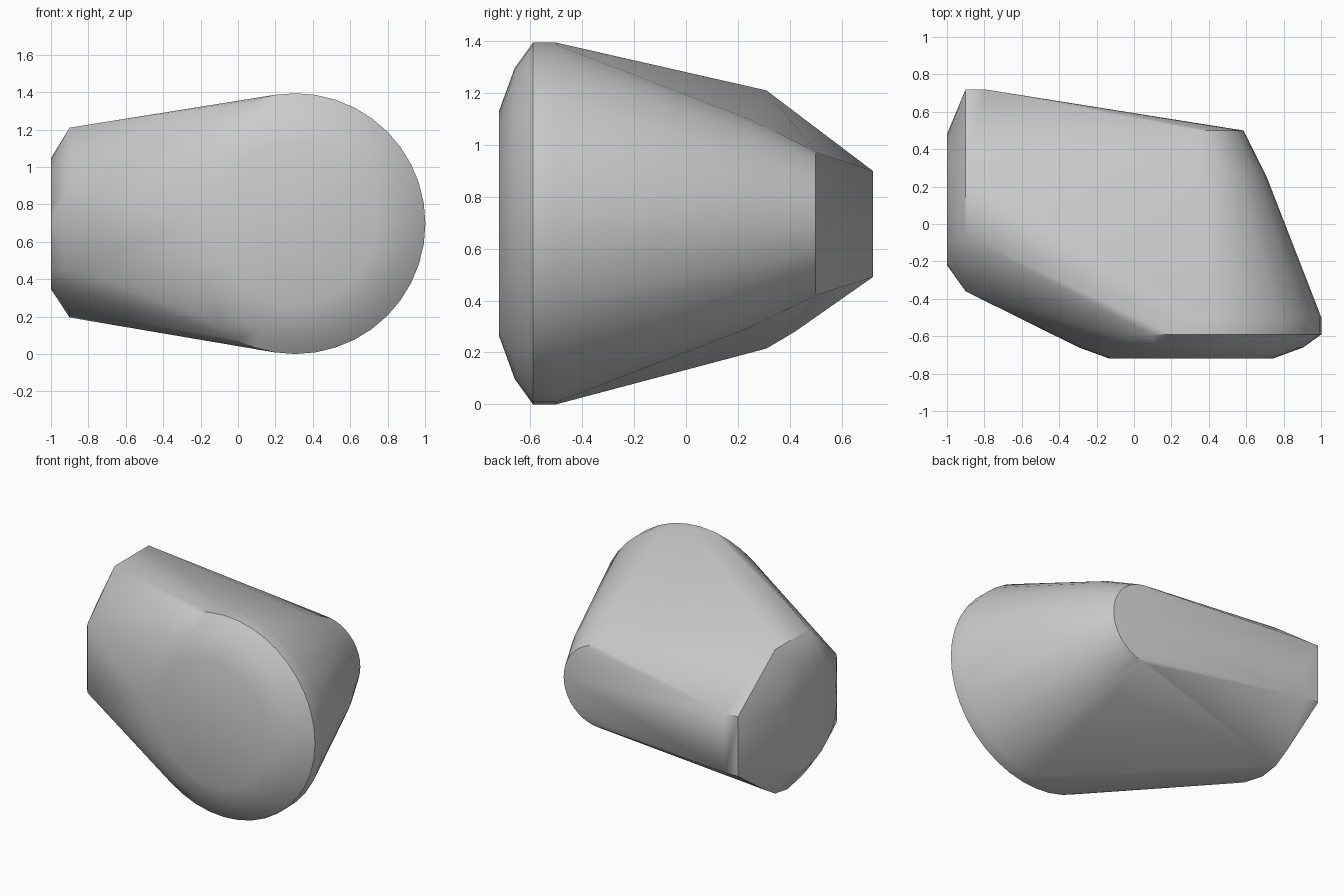
import bpy, bmesh, math

cube = bpy.data.objects.get("Cube")
if cube:
    bpy.data.objects.remove(cube, do_unlink=True)

MID = 0.697
bm = bmesh.new()


def ring(center, radius, axis, sides=40):
    """Circle of points facing along y or x."""
    for i in range(sides):
        a = 2 * math.pi * i / sides
        u, z = radius * math.cos(a), radius * math.sin(a)
        offset = (u, 0, z) if axis == "y" else (0, u, z)
        bm.verts.new([c + o for c, o in zip(center, offset)])


# Large round front with a stepped bevel, tapering to the small rear disc
for y, radius in ((-0.72, 0.435), (-0.66, 0.6), (-0.59, MID), (-0.5, MID),
                  (0.25, 0.405), (0.5, 0.28)):
    ring((0.305, y, MID), radius, "y")

# Side end: round cap and a collar, faceted on top and rounded below
ring((-1, 0.13, MID), 0.35, "x", 24)
collar = [(-0.36, 0.45), (-0.36, 0.92), (-0.06, 1.21), (0.31, 1.21),
          (0.72, 0.9), (0.72, 0.49), (0.42, 0.28), (0.31, 0.215),
          (0.18, 0.195), (0, 0.23), (-0.2, 0.33)]
for y, z in collar:
    bm.verts.new((-0.9, y, z))

# Short flat at the rear corner
for z in (0.49, 0.9):
    bm.verts.new((-0.8, 0.72, z))

# Wrap the sections in one taut shell
hull = bmesh.ops.convex_hull(bm, input=bm.verts)
loose = {v for v in hull["geom_interior"] + hull["geom_unused"]
         if isinstance(v, bmesh.types.BMVert)}
bmesh.ops.delete(bm, geom=list(loose), context="VERTS")
bmesh.ops.dissolve_limit(bm, angle_limit=math.radians(0.5),
                         verts=bm.verts, edges=bm.edges)
bmesh.ops.recalc_face_normals(bm, faces=bm.faces)

mesh = bpy.data.meshes.new("body")
bm.to_mesh(mesh)
bm.free()
body = bpy.data.objects.new("body", mesh)
bpy.context.collection.objects.link(body)

# Plain grey finish
grey = bpy.data.materials.new("light grey")
grey.use_nodes = True
color = (0.6, 0.6, 0.6, 1)
grey.diffuse_color = color
grey.node_tree.nodes["Principled BSDF"].inputs["Base Color"].default_value = color
mesh.materials.append(grey)

bpy.ops.object.select_all(action="DESELECT")
body.select_set(True)
bpy.context.view_layer.objects.active = body
bpy.ops.object.shade_smooth_by_angle(angle=math.radians(30))
